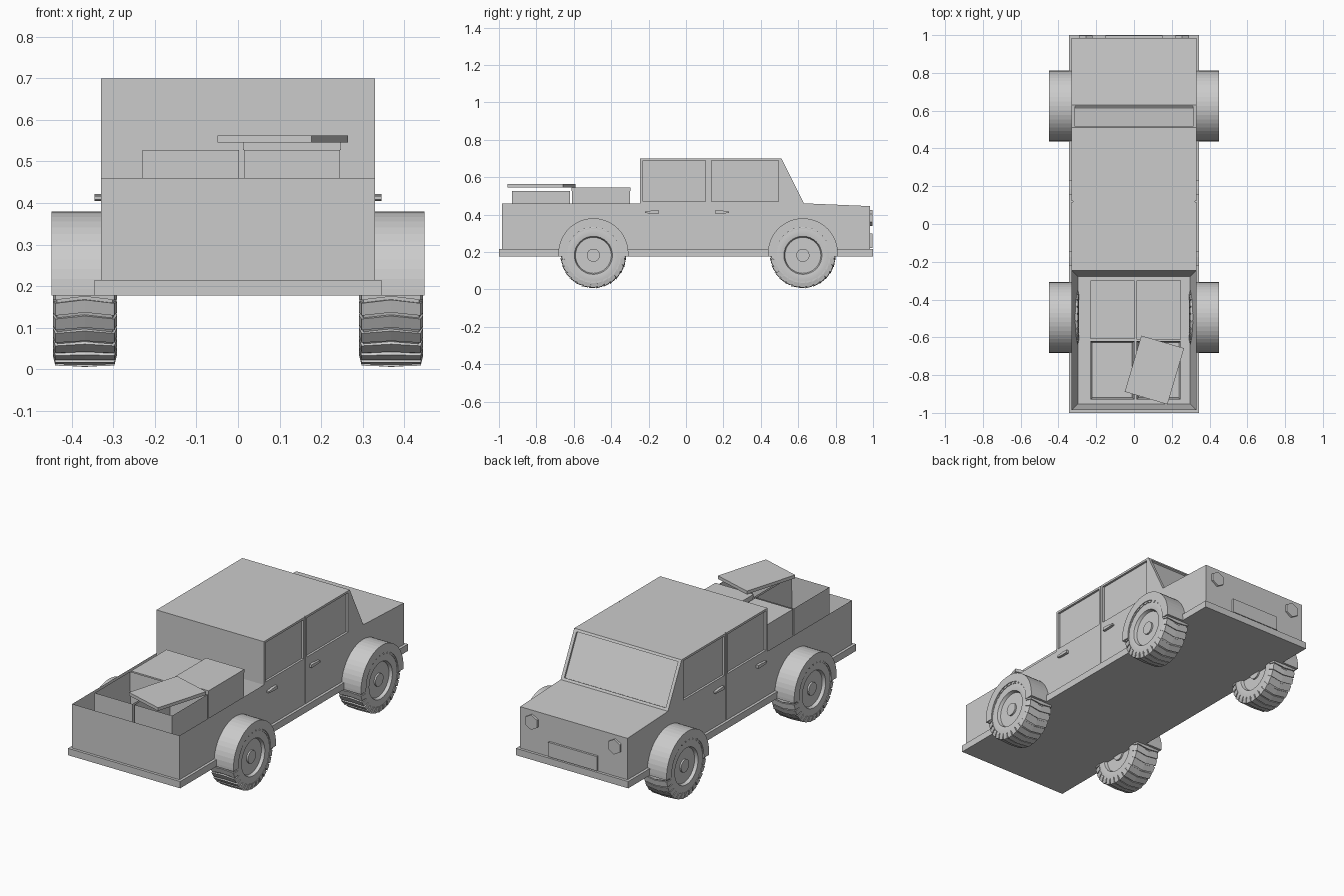
import bpy, bmesh
from math import sin, cos, pi, radians, atan2
from mathutils import Matrix, Vector

if "Cube" in bpy.data.objects:
    bpy.data.objects.remove(bpy.data.objects["Cube"])


def finish(name, bm, smooth=False):
    bmesh.ops.recalc_face_normals(bm, faces=bm.faces)
    me = bpy.data.meshes.new(name)
    bm.to_mesh(me)
    bm.free()
    ob = bpy.data.objects.new(name, me)
    bpy.context.collection.objects.link(ob)
    if smooth:
        bpy.ops.object.select_all(action='DESELECT')
        ob.select_set(True)
        bpy.context.view_layer.objects.active = ob
        bpy.ops.object.shade_smooth_by_angle(angle=radians(30))
    return ob


def add_box(bm, x0, x1, y0, y1, z0, z1):
    m = Matrix.Translation(((x0 + x1) / 2, (y0 + y1) / 2, (z0 + z1) / 2))
    m = m @ Matrix.Diagonal((abs(x1 - x0), abs(y1 - y0), abs(z1 - z0), 1))
    bmesh.ops.create_cube(bm, size=1, matrix=m)


def box(name, *dims):
    bm = bmesh.new()
    add_box(bm, *dims)
    return finish(name, bm)


def prism(name, pts, x0, x1):
    """Side profile of (y, z) points extruded along x."""
    bm = bmesh.new()
    f = bm.faces.new([bm.verts.new((x0, y, z)) for y, z in pts])
    r = bmesh.ops.extrude_face_region(bm, geom=[f])
    bmesh.ops.translate(bm, vec=(x1 - x0, 0, 0),
                        verts=[v for v in r['geom'] if isinstance(v, bmesh.types.BMVert)])
    return finish(name, bm)


def cut(target, cutter):
    cutter.hide_render = True
    mod = target.modifiers.new("cut", 'BOOLEAN')
    mod.operation = 'DIFFERENCE'
    mod.solver = 'EXACT'
    mod.object = cutter
    bpy.context.view_layer.objects.active = target
    bpy.ops.object.modifier_apply(modifier=mod.name)
    bpy.data.objects.remove(cutter, do_unlink=True)


def open_box(name, x0, x1, y0, y1, z0, z1, wall, floor):
    """Open tray: outer block with the top face inset and pushed down."""
    bm = bmesh.new()
    add_box(bm, x0, x1, y0, y1, z0, z1)
    top = max(bm.faces, key=lambda f: f.calc_center_median().z)
    bmesh.ops.inset_region(bm, faces=[top], thickness=wall)
    bmesh.ops.translate(bm, verts=top.verts, vec=(0, 0, floor - z1))
    return finish(name, bm)


# Chassis skirt, cargo bed, cab with hood
box("chassis_skirt", -.345, .345, -1, 1, .177, .215)
open_box("cargo_bed", -.33, .33, -.985, -.245, .21, .46, .047, .27)
cab = prism("cab_body", [(-.245, .21), (.985, .21), (.985, .445), (.63, .46),
                         (.51, .70), (-.245, .70)], -.33, .33)

# Recessed side windows and door seams
for s in (-1, 1):
    for y0, y1 in ((-.23, .105), (.135, .495)):
        cut(cab, box("window_cutter", s * .318, s * .36, y0, y1, .47, .688))
    cut(cab, box("seam_cutter", s * .324, s * .36, .117, .123, .22, .71))

# Recessed windshield
shield = box("windshield_cutter", -.312, .312, -.12, .12, -.01, .03)
shield.matrix_world = (Matrix.Translation((0, .57, .58)) @
                       Matrix.Rotation(-atan2(.24, .12), 4, 'X'))
bpy.context.view_layer.update()
cut(cab, shield)

# Front plate and hexagonal headlights
box("front_plate", -.15, .15, .98, .997, .22, .30)
for s in (-1, 1):
    bm = bmesh.new()
    bmesh.ops.create_cone(bm, cap_ends=True, segments=6, radius1=.042, radius2=.042, depth=.03,
                          matrix=Matrix.Translation((s * .255, .982, .382)) @
                          Matrix.Rotation(pi / 2, 4, 'X'))
    finish("headlight", bm)

# Door handles
for s in (-1, 1):
    for y, d in ((-.145, -1), (.155, 1)):
        prism("door_handle", [(y, .405), (y, .422), (y + d * .03, .422), (y + d * .075, .417),
                              (y + d * .075, .408), (y + d * .03, .405)], s * .325, s * .345)

# Crates in the bed, one lid closed and one laid askew
open_box("open_crate_left", -.23, .002, -.93, -.62, .272, .527, .016, .29)
open_box("open_crate_right", .014, .246, -.93, -.62, .272, .527, .016, .29)
box("closed_crate_left", -.23, .002, -.61, -.30, .272, .527)
box("closed_crate_right", .014, .246, -.61, -.30, .272, .527)
box("crate_lid", .012, .248, -.612, -.298, .527, .545)
lid = box("loose_crate_lid", -.118, .118, -.155, .155, 0, .018)
lid.matrix_world = Matrix.Translation((.108, -.773, .545)) @ Matrix.Rotation(radians(-16.5), 4, 'Z')


def ring_point(cx, x, cy, cz, r, a):
    return (cx + x, cy + r * cos(a), cz + r * sin(a))


def wheel(s, cy):
    cx, cz = s * .3685, .182
    # Tyre and rim as one lathe
    bm = bmesh.new()
    prof = [(.055, .0), (.055, .096), (.072, .102), (.076, .13), (.067, .168)]
    prof += [(-x, r) for x, r in reversed(prof)]
    vs = [bm.verts.new((cx + x, cy, cz + r)) for x, r in prof]
    es = [bm.edges.new(p) for p in zip(vs, vs[1:])]
    bmesh.ops.spin(bm, geom=vs + es, cent=(cx, cy, cz), axis=(1, 0, 0),
                   angle=2 * pi, steps=32, use_duplicate=False)
    bmesh.ops.remove_doubles(bm, verts=bm.verts, dist=1e-4)
    finish("tyre", bm, True)
    # Chevron tread lugs
    bm = bmesh.new()
    n = 28
    stations = [(-.077, .15, 0), (-.071, .174, 0), (0, .177, -.05), (.071, .174, 0), (.077, .15, 0)]
    for i in range(n):
        a = 2 * pi * i / n
        rows = []
        for x, r, off in stations:
            rows.append([bm.verts.new(ring_point(cx, x, cy, cz, rr, a + off + w))
                         for rr, w in ((.14, -.09), (r, -.09), (r - .003, .09), (.14, .09))])
        for p, q in zip(rows, rows[1:]):
            for k in range(4):
                bm.faces.new((p[k], p[(k + 1) % 4], q[(k + 1) % 4], q[k]))
        bm.faces.new(rows[0])
        bm.faces.new(rows[-1])
    finish("tyre_tread", bm)
    # Hub cap
    bm = bmesh.new()
    bmesh.ops.create_cone(bm, cap_ends=True, segments=24, radius1=.035, radius2=.035, depth=.128,
                          matrix=Matrix.Translation((cx, cy, cz)) @ Matrix.Rotation(pi / 2, 4, 'Y'))
    finish("hub_cap", bm, True)
    # Half-ring fender
    arc = [pi * k / 24 for k in range(25)]
    pts = [(cy + .187 * cos(a), .193 + .187 * sin(a)) for a in arc]
    pts = [(cy + .187, .177)] + pts + [(cy - .187, .177)]
    pts += [(cy - .14, .177)] + [(cy + .14 * cos(a), .193 + .14 * sin(a)) for a in reversed(arc)]
    pts += [(cy + .14, .177)]
    prism("fender", pts, s * .32, s * .449)


for side in (-1, 1):
    for y in (.625, -.495):
        wheel(side, y)
